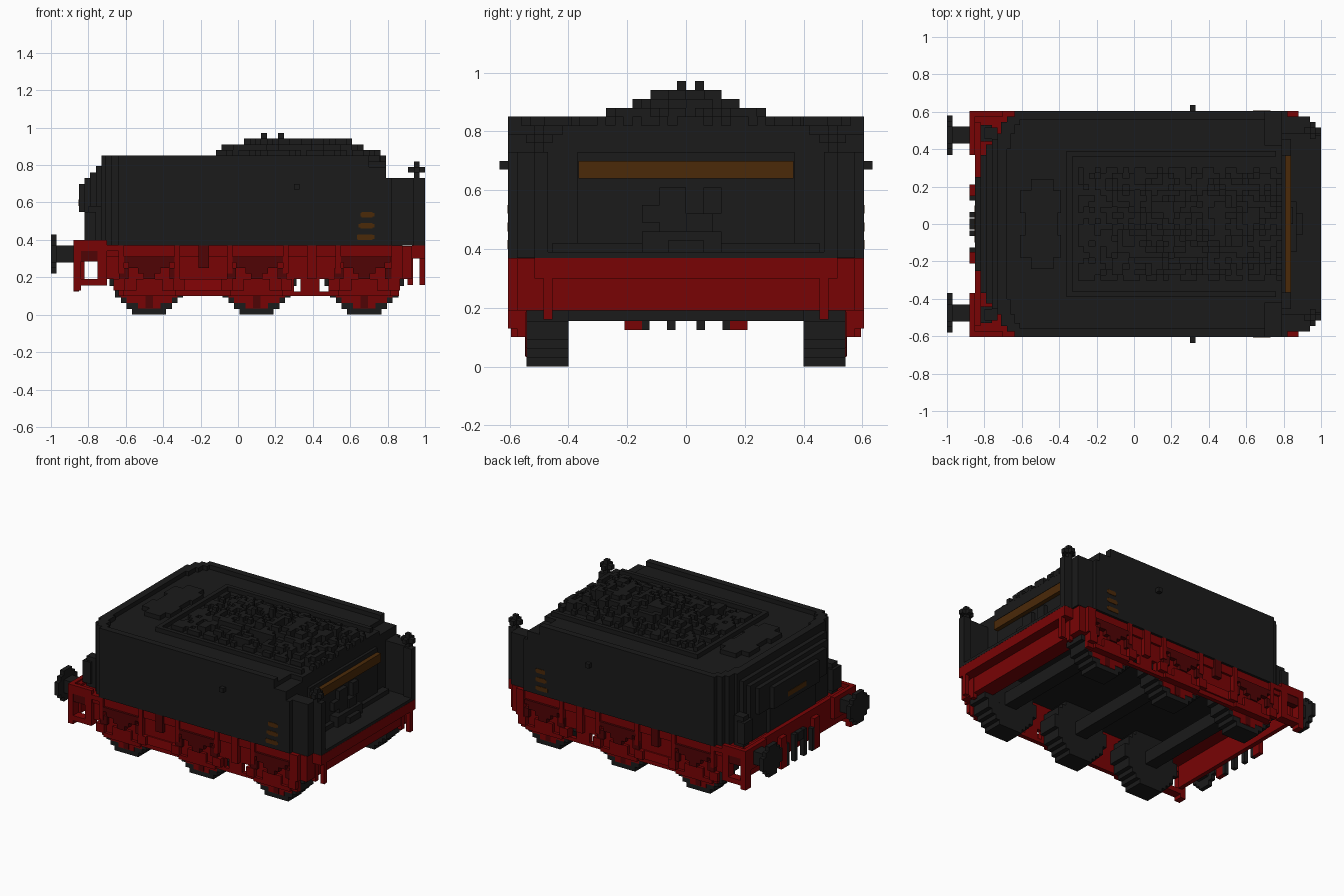
import bpy, bmesh, math, random

cube = bpy.data.objects.get("Cube")
if cube:
    bpy.data.objects.remove(cube, do_unlink=True)

V = 2 / 66  # size of one block
random.seed(4)


def material(name, rgb):
    m = bpy.data.materials.new(name)
    m.use_nodes = True
    m.diffuse_color = (*rgb, 1)
    m.node_tree.nodes["Principled BSDF"].inputs["Base Color"].default_value = (*rgb, 1)
    return m


BLACK = material("soot black", (0.0105, 0.0105, 0.0105))
RED = material("frame red", (0.190, 0.0010, 0.0014))
BRIGHT = material("bright red", (0.235, 0.0012, 0.0018))
DARK = material("dark red", (0.080, 0.0010, 0.0014))
BROWN = material("wood brown", (0.070, 0.0225, 0.0025))


def part(name, mat, boxes, mirror=False):
    """One object from boxes (x0, x1, y0, y1, z0, z1), optionally repeated at -y."""
    bm = bmesh.new()
    if mirror:
        boxes = list(boxes) + [(a, b, -d, -c, e, f) for a, b, c, d, e, f in boxes]
    for x0, x1, y0, y1, z0, z1 in boxes:
        vs = bmesh.ops.create_cube(bm, size=1)["verts"]
        for v in vs:
            v.co.x = x0 + (v.co.x + .5) * (x1 - x0)
            v.co.y = y0 + (v.co.y + .5) * (y1 - y0)
            v.co.z = z0 + (v.co.z + .5) * (z1 - z0)
    me = bpy.data.meshes.new(name)
    bm.to_mesh(me)
    bm.free()
    me.materials.append(mat)
    ob = bpy.data.objects.new(name, me)
    bpy.context.collection.objects.link(ob)
    return ob


def disc_rows(cx, cz, r, y0, y1):
    """Blocky disc facing y, as horizontal rows."""
    n = round(2 * r / V)
    h = 2 * r / n
    rows = []
    for i in range(n):
        z = -r + (i + .5) * h
        w = max(1, round(math.sqrt(r * r - z * z) / V)) * V
        rows.append((cx - w, cx + w, y0, y1, cz + z - h / 2, cz + z + h / 2))
    return rows


def level(value, steps):
    """Number of coal layers allowed at a distance from the heap's middle."""
    return sum(value < s for s in steps)


# Tank body with stepped corners and low shoulders beside the coal
part("tank_body", BLACK, [
    (-.64, .70, -.605, .605, .37, .82), (.70, .79, -.605, .605, .37, .79),
    (.70, .79, -.42, .42, .79, .82),
    (-.68, -.64, -.575, .575, .37, .82),
    (-.71, -.68, -.545, .545, .37, .82),
    (-.73, -.71, -.485, .485, .37, .82)])
part("tank_rim", BLACK, [
    (-.64, .70, .56, .605, .82, .85), (-.68, -.61, .53, .575, .82, .85),
    (-.71, -.64, .48, .545, .82, .85), (-.73, -.66, .40, .485, .82, .85)], mirror=True)
part("tank_rim_end", BLACK, [(-.73, -.68, -.41, .41, .82, .85)])
part("bunker_rim", BLACK, [
    (-.36, .76, .36, .39, .82, .85), (-.36, -.33, 0, .36, .82, .85)], mirror=True)
part("water_hatch", BLACK, [
    (-.55, -.43, -.24, .24, .82, .85), (-.61, -.39, -.18, -.06, .82, .85),
    (-.61, -.39, .06, .18, .82, .85), (-.58, -.41, -.06, .06, .82, .85)])
part("side_pegs", BLACK, [(.30, .33, .605, .635, .67, .70)], mirror=True)

# Coal heap, one column of blocks per cell
coal = []
for i in range(36):
    for j in range(20):
        x, y = -.30 + i * V, (j - 9.5) * V
        xc = x + V / 2
        along = level(-xc, (.12, .09, -.03)) if xc < .3 else level(xc, (.76, .68, .62))
        h = min(along, level(abs(y), (.27, .18, .12))) - random.choice((0, 0, 0, 1, 1, 2))
        if (i, j) in ((14, 9), (17, 11)):
            h = 4
        if h > -1:
            coal.append((x, x + V, y - V / 2, y + V / 2, .81, .85 + h * V))
part("coal_heap", BLACK, coal)

# Open footplate end with side wings, posts and lamp irons
part("side_wings", BLACK, [
    (.79, .82, .485, .605, .37, .73), (.82, .94, .485, .575, .37, .73),
    (.94, 1, .47, .515, .37, .73)], mirror=True)
part("lamp_irons", BLACK, [
    (.94, .97, .485, .515, .73, .82), (.91, 1, .485, .515, .76, .79),
    (.94, .97, .455, .545, .76, .79)], mirror=True)
part("footplate", BLACK, [(.79, 1, -.485, .485, .37, .39)])
part("bunker_front", BLACK, [
    (.79, .81, -.37, .37, .39, .73), (.79, .84, -.455, .455, .39, .42)])
part("plank", BROWN, [(.79, .84, -.365, .365, .64, .70)])
part("spilled_coal", BLACK, [
    (.81, .87, -.15, .12, .39, .46), (.81, .84, -.09, .0, .46, .61),
    (.81, .84, -.15, -.09, .49, .55), (.81, .84, .06, .12, .52, .61),
    (.81, .85, .0, .09, .46, .52), (.81, .90, -.06, .06, .39, .43)])
part("side_steps", BROWN, [
    (.66, .72, .605, .608, .52, .55), (.655, .73, .605, .607, .525, .545),
    (.655, .72, .605, .608, .46, .49), (.645, .73, .605, .607, .465, .485),
    (.64, .72, .605, .608, .40, .43), (.635, .73, .605, .607, .405, .425)], mirror=True)

# Equipment on the buffer end
part("tool_locker", BLACK, [
    (-.76, -.73, -.455, .455, .37, .795), (-.79, -.76, -.425, .425, .37, .76),
    (-.82, -.79, -.37, .37, .55, .73), (-.82, -.79, -.25, .25, .37, .55),
    (-.85, -.82, -.25, .25, .55, .70)])
part("locker_plate", BROWN, [(-.853, -.85, -.10, .10, .58, .615)])
part("end_lamps", BLACK, [
    (-.82, -.76, .44, .53, .40, .55), (-.80, -.73, .455, .515, .37, .58)], mirror=True)

# Buffers
buffers = [(-.97, -.88, .43, .52, .28, .37)]
for dz0, dz1, w in ((-.105, -.075, .045), (-.075, -.045, .075), (-.045, .045, .105),
                    (.045, .075, .075), (.075, .105, .045)):
    buffers.append((-1, -.97, .475 - w, .475 + w, .325 + dz0, .325 + dz1))
part("buffers", BLACK, buffers, mirror=True)
part("buffer_bases", RED, [(-.88, -.85, .37, .575, .25, .40)], mirror=True)

# Red frame: end beams, side plates, ribs
part("buffer_beam", RED, [
    (-.85, -.82, -.545, .545, .19, .39), (-.82, -.64, -.545, .545, .345, .374)])
part("beam_brackets", RED, [(-.88, -.85, .15, .21, .125, .34)], mirror=True)
part("coupling", BLACK, [
    (-.88, -.85, .035, .065, .125, .31), (-.88, -.85, .125, .15, .125, .28)], mirror=True)
part("coupling_hook", BLACK, [(-.88, -.85, -.03, .03, .25, .31)])
part("cab_beam", RED, [
    (.82, .88, -.605, .605, .19, .37), (.88, .93, -.575, .575, .19, .368),
    (.93, 1, -.515, .515, .30, .369)])
part("cab_posts", RED, [
    (.905, .935, .455, .485, .16, .30), (.97, 1, .455, .485, .16, .30)], mirror=True)
part("side_frame", RED, [
    (-.82, .86, .545, .59, .31, .369), (-.70, .86, .545, .575, .19, .31),
    (-.64, .30, .545, .575, .10, .19), (.335, .435, .545, .575, .10, .19),
    (.485, .86, .545, .575, .10, .19), (.30, .335, .545, .575, .10, .125),
    (.435, .485, .545, .575, .10, .125),
    (-.85, -.64, .545, .605, .34, .372)], mirror=True)
part("frame_stretchers", BRIGHT, [(-.30, -.05, .575, .585, .13, .19)], mirror=True)
part("frame_ribs", RED, [
    (x, x + w, .575, .605, z, .37) for x, w, z in (
        (-.64, .03, .22), (-.34, .03, .19), (-.06, .03, .22), (.24, .03, .22),
        (.37, .05, .19), (.52, .03, .22), (.82, .05, .22))], mirror=True)
part("rib_brackets", DARK, [(-.21, -.155, .575, .605, .25, .37)], mirror=True)

# Corner steps at the buffer end
part("corner_steps", RED, [
    (-.88, -.70, .575, .605, .34, .40), (-.88, -.84, .545, .605, .13, .34),
    (-.75, -.70, .545, .605, .155, .34), (-.84, -.75, .545, .605, .155, .19)], mirror=True)
part("step_backs", DARK, [(-.84, -.75, .56, .60, .285, .34)], mirror=True)

# Wheels with red centres, axles, springs and axle boxes
wheels, centres, axles, boxes, springs, hubs = [], [], [], [], [], []
for cx in (-.475, .10, .675):
    wheels += disc_rows(cx, .20, .20, .40, .543)
    centres += disc_rows(cx, .20, .168, .50, .5455)
    axles.append((cx - .045, cx + .045, -.40, .40, .155, .245))
    hubs.append((cx - .02, cx + .02, .543, .5475, .035, .10))
    boxes += [(cx - .14, cx + .14, .575, .595, .10, .13),
              (cx - .07, cx + .07, .575, .595, .13, .19),
              (cx - .19, cx - .13, .575, .605, .13, .19),
              (cx + .13, cx + .19, .575, .605, .13, .19)]
    springs += [(cx - .14, cx + .14, .575, .605, .28, .31),
                (cx - .11, cx + .11, .575, .605, .25, .28),
                (cx - .06, cx + .06, .575, .605, .22, .25),
                (cx - .03, cx + .03, .575, .605, .19, .22),
                (cx - .16, cx - .11, .575, .60, .19, .25),
                (cx + .11, cx + .16, .575, .60, .19, .25)]
part("wheels", BLACK, wheels, mirror=True)
part("wheel_centres", RED, centres, mirror=True)
part("wheel_spokes", DARK, hubs, mirror=True)
part("axles", BLACK, axles)
part("axle_boxes", RED, boxes, mirror=True)
part("leaf_springs", DARK, springs, mirror=True)
